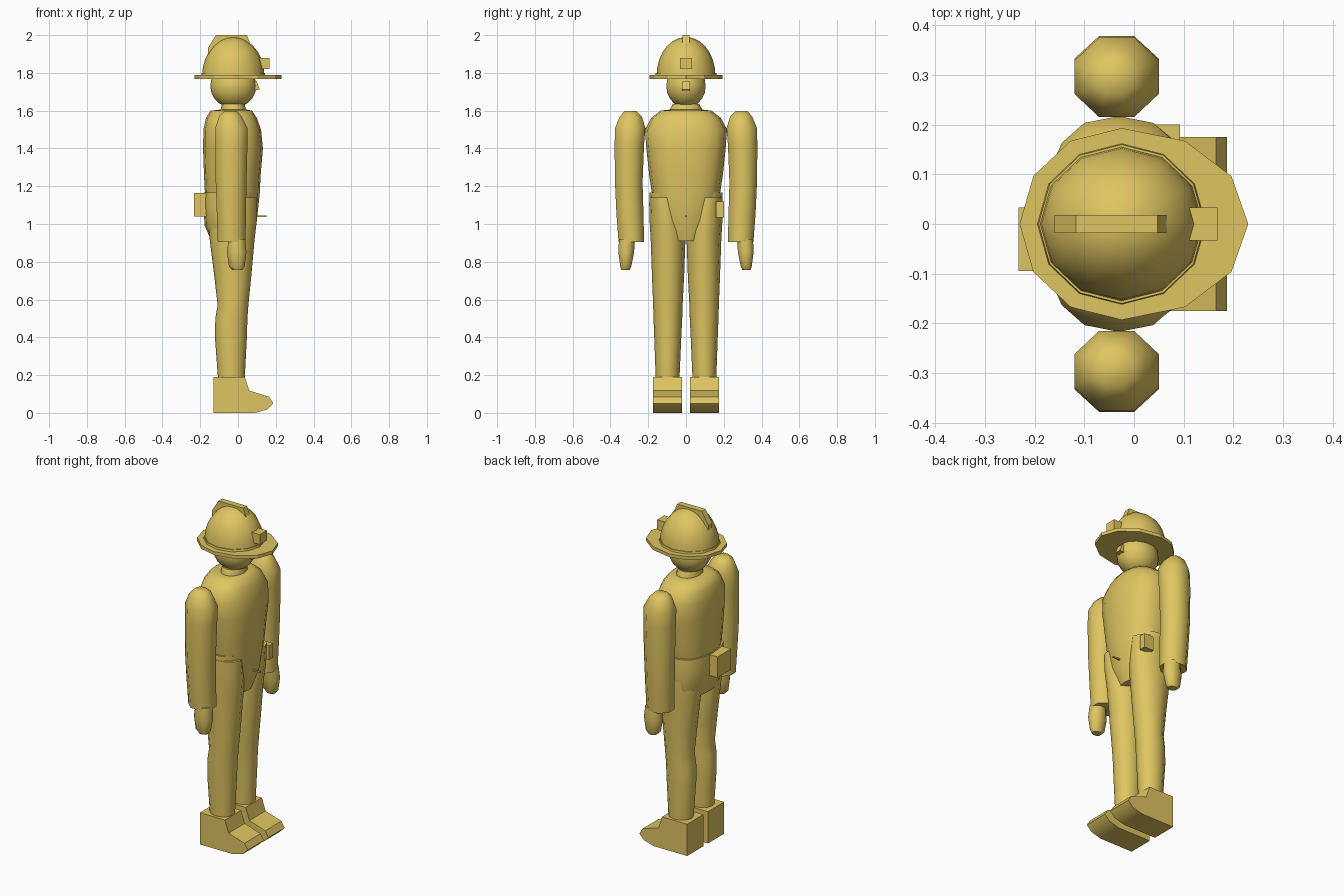
import bpy, bmesh, math

mat = bpy.data.materials.new("mustard yellow")
mat.diffuse_color = (0.74, 0.56, 0.12, 1)


def finish(name, bm, angle=40):
    bmesh.ops.recalc_face_normals(bm, faces=bm.faces)
    me = bpy.data.meshes.new(name)
    bm.to_mesh(me)
    bm.free()
    me.materials.append(mat)
    ob = bpy.data.objects.new(name, me)
    bpy.context.collection.objects.link(ob)
    if angle:
        bpy.ops.object.select_all(action='DESELECT')
        ob.select_set(True)
        bpy.context.view_layer.objects.active = ob
        bpy.ops.object.shade_smooth_by_angle(angle=math.radians(angle))
    return ob


def spow(v, p):
    return math.copysign(abs(v) ** p, v)


def loft(name, rings, n=12, power=1.0, turn=0.0, angle=40):
    """Skin stacked rings given as (z, x min, x max, y min, y max)."""
    bm = bmesh.new()
    loops = []
    for z, x0, x1, y0, y1 in rings:
        k = 1 / math.cos(turn)
        loop = []
        for i in range(n):
            a = 2 * math.pi * i / n + turn
            loop.append(bm.verts.new(((x0 + x1) / 2 + (x1 - x0) / 2 * k * spow(math.cos(a), power),
                                      (y0 + y1) / 2 + (y1 - y0) / 2 * k * spow(math.sin(a), power), z)))
        loops.append(loop)
    for a, b in zip(loops, loops[1:]):
        for i in range(n):
            j = (i + 1) % n
            bm.faces.new((a[i], a[j], b[j], b[i]))
    bm.faces.new(loops[0][::-1])
    bm.faces.new(loops[-1])
    return finish(name, bm, angle)


def extrude(name, profile, y0, y1, angle=0):
    """Extrude an x-z profile along y."""
    bm = bmesh.new()
    a = [bm.verts.new((x, y0, z)) for x, z in profile]
    b = [bm.verts.new((x, y1, z)) for x, z in profile]
    bm.faces.new(a)
    bm.faces.new(b[::-1])
    for i in range(len(a)):
        j = (i + 1) % len(a)
        bm.faces.new((a[i], a[j], b[j], b[i]))
    return finish(name, bm, angle)


def box(name, x0, x1, y0, y1, z0, z1):
    return extrude(name, [(x0, z0), (x1, z0), (x1, z1), (x0, z1)], y0, y1)


def dome(name, cx, rx, ry, z, up, start, n=12, steps=7):
    """Ellipsoid slice from a start angle (degrees) to the pole."""
    rings = []
    for s in range(steps + 1):
        a = math.radians(start + (89 - start) * s / steps)
        c = math.cos(a)
        rings.append((z + up * math.sin(a), cx - rx * c, cx + rx * c, -ry * c, ry * c))
    return loft(name, rings, n)


# torso with tapered pelvis
loft("torso", [
    (0.91, -0.09, 0.07, -0.07, 0.07), (1.02, -0.16, 0.10, -0.15, 0.15),
    (1.16, -0.175, 0.115, -0.18, 0.18), (1.26, -0.18, 0.12, -0.195, 0.195),
    (1.40, -0.185, 0.132, -0.21, 0.21), (1.50, -0.183, 0.122, -0.217, 0.217),
    (1.56, -0.17, 0.10, -0.185, 0.185), (1.60, -0.145, 0.075, -0.135, 0.135),
    (1.605, -0.10, 0.05, -0.09, 0.09)], n=16, power=0.82, angle=60)

# neck and head
loft("neck", [(1.58, -0.095, 0.045, -0.087, 0.087), (1.605, -0.092, 0.042, -0.087, 0.087),
              (1.635, -0.085, 0.035, -0.07, 0.07)])
dome("head", -0.025, 0.122, 0.107, 1.73, 0.115, -89, n=14, steps=10)
extrude("nose", [(0.07, 1.705), (0.115, 1.712), (0.10, 1.755), (0.07, 1.755)], -0.02, 0.02)

# helmet brim, longer in front
bm = bmesh.new()
for i in range(1):
    low, high = [], []
    for k in range(12):
        a = k * math.pi / 6
        c, s = math.cos(a), math.sin(a)
        x = -0.025 + (0.255 if c > 0 else 0.205) * c
        low.append(bm.verts.new((x, 0.193 * s, 1.768)))
        high.append(bm.verts.new((x, 0.193 * s, 1.788)))
    bm.faces.new(low[::-1])
    bm.faces.new(high)
    for k in range(12):
        j = (k + 1) % 12
        bm.faces.new((low[k], low[j], high[j], high[k]))
finish("helmet_brim", bm, 0)

# helmet shell, band, crest and lamp
loft("helmet_band", [(1.785, -0.195, 0.145, -0.162, 0.162), (1.80, -0.192, 0.142, -0.16, 0.16)])
dome("helmet_shell", -0.025, 0.165, 0.156, 1.785, 0.205, 0)
extrude("helmet_crest", [(-0.16, 1.90), (0.075, 1.90), (0.075, 1.93), (0.047, 2.0),
                         (-0.117, 2.0), (-0.16, 1.93)], -0.018, 0.018)
box("helmet_lamp", 0.10, 0.168, -0.033, 0.033, 1.82, 1.88)

# hip band around the waist and seat
loft("hips", [(0.92, -0.145, 0.05, -0.165, 0.165), (0.99, -0.176, 0.075, -0.186, 0.186),
              (1.10, -0.184, 0.098, -0.195, 0.195), (1.168, -0.182, 0.105, -0.193, 0.193)],
     n=16, power=0.82, angle=50)

# belt pouches and buckle pin
box("back_pouch", -0.232, -0.16, -0.095, 0.033, 1.04, 1.165)
box("side_pouch", 0.03, 0.093, 0.16, 0.2, 1.035, 1.12)
box("buckle_pin", 0.09, 0.15, -0.004, 0.004, 1.036, 1.044)


def side(s, rings):
    """Mirror rings given for the +y side."""
    return [(z, x0, x1, min(s * a, s * b), max(s * a, s * b)) for z, x0, x1, a, b in rings]


for s, tag in ((1, "left"), (-1, "right")):
    # leg
    loft(tag + "_leg", side(s, [
        (0.17, -0.105, 0.035, 0.035, 0.16), (0.40, -0.122, 0.047, 0.025, 0.168),
        (0.50, -0.12, 0.05, 0.02, 0.172), (0.57, -0.108, 0.055, 0.018, 0.174),
        (0.72, -0.125, 0.07, 0.01, 0.18), (0.92, -0.15, 0.088, 0.003, 0.187),
        (1.02, -0.155, 0.10, 0.01, 0.193), (1.14, -0.15, 0.10, 0.04, 0.193)]), n=12, angle=60)
    # boot
    extrude(tag + "_boot", [(-0.13, 0), (0.09, 0), (0.155, 0.018), (0.187, 0.05), (0.165, 0.085),
                            (0.06, 0.118), (0.036, 0.19), (-0.13, 0.19)],
            *sorted((s * 0.022, s * 0.175)), angle=35)
    # sleeve
    loft(tag + "_arm", side(s, [
        (0.905, -0.107, 0.04, 0.222, 0.357), (1.05, -0.112, 0.042, 0.225, 0.368),
        (1.22, -0.118, 0.045, 0.23, 0.376), (1.42, -0.12, 0.05, 0.222, 0.378),
        (1.51, -0.12, 0.05, 0.215, 0.375), (1.57, -0.10, 0.02, 0.235, 0.35),
        (1.597, -0.075, -0.005, 0.262, 0.325)]), n=8, turn=math.pi / 8, angle=60)
    # hand
    loft(tag + "_hand", side(s, [
        (0.757, -0.03, 0.022, 0.298, 0.342), (0.775, -0.048, 0.035, 0.29, 0.348),
        (0.85, -0.058, 0.045, 0.275, 0.358), (0.92, -0.05, 0.038, 0.27, 0.355)]),
         n=8, turn=math.pi / 8, angle=50)
